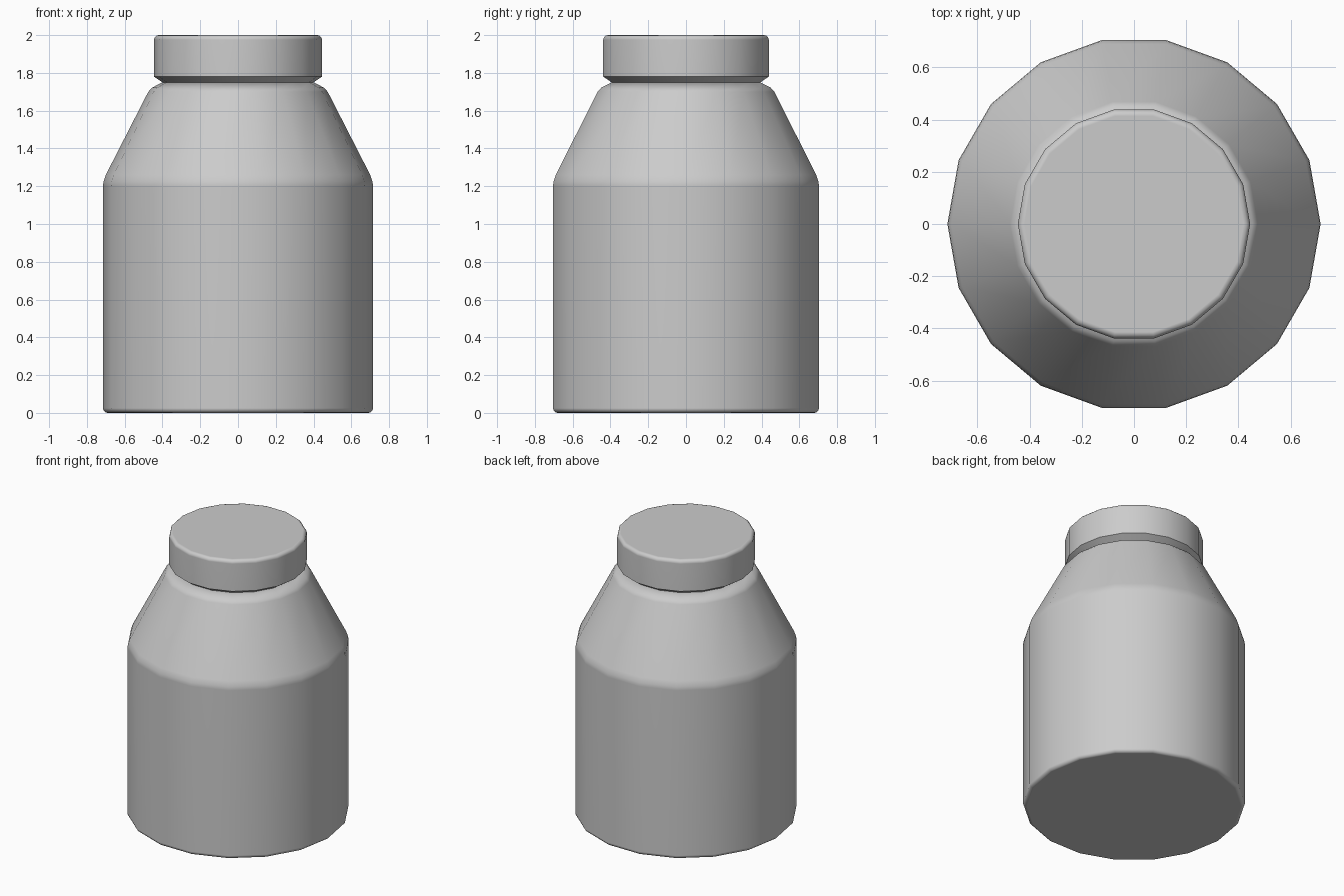
import bpy, bmesh, math

if "Cube" in bpy.data.objects:
    bpy.data.objects.remove(bpy.data.objects["Cube"])

SIDES = 18

plastic = bpy.data.materials.new("light grey plastic")
plastic.use_nodes = True
grey = (0.6, 0.6, 0.6, 1)
plastic.diffuse_color = grey
plastic.node_tree.nodes["Principled BSDF"].inputs["Base Color"].default_value = grey


def rounded(r, z, size, start, steps=3):
    """Quarter-circle edge as (radius, height) points; start is -90 or 0 degrees."""
    cz = z + size if start < 0 else z - size
    angles = [math.radians(start + 90 * i / steps) for i in range(steps + 1)]
    return [(r - size + size * math.cos(a), cz + size * math.sin(a)) for a in angles]


def lathe(name, profile):
    """Turn a profile around z, closing both ends with flat faces."""
    bm = bmesh.new()
    rings = []
    for r, z in profile:
        ring = []
        for i in range(SIDES):
            a = math.tau * i / SIDES
            ring.append(bm.verts.new((r * math.cos(a), r * math.sin(a), z)))
        rings.append(ring)
    for low, high in zip(rings, rings[1:]):
        for i in range(SIDES):
            j = (i + 1) % SIDES
            bm.faces.new((low[i], low[j], high[j], high[i]))
    bm.faces.new(rings[0][::-1])
    bm.faces.new(rings[-1])
    mesh = bpy.data.meshes.new(name)
    bm.to_mesh(mesh)
    bm.free()
    obj = bpy.data.objects.new(name, mesh)
    bpy.context.collection.objects.link(obj)
    mesh.materials.append(plastic)
    bpy.ops.object.select_all(action="DESELECT")
    obj.select_set(True)
    bpy.context.view_layer.objects.active = obj
    bpy.ops.object.shade_smooth_by_angle(angle=math.radians(32))
    weighted = obj.modifiers.new("even shading", "WEIGHTED_NORMAL")
    weighted.keep_sharp = True
    return obj


# Bottle: rounded foot, straight wall, soft shoulder, cone and rim
lathe("bottle_body", rounded(0.715, 0, 0.025, -90) + [
    (0.715, 1.2), (0.712, 1.225), (0.7, 1.26),
    (0.475, 1.7), (0.455, 1.722), (0.4, 1.75)])

# Cap: bevelled underside, straight wall, rounded top edge
lathe("bottle_cap", [(0.4, 1.75), (0.445, 1.78)] + rounded(0.445, 2, 0.025, 0))
